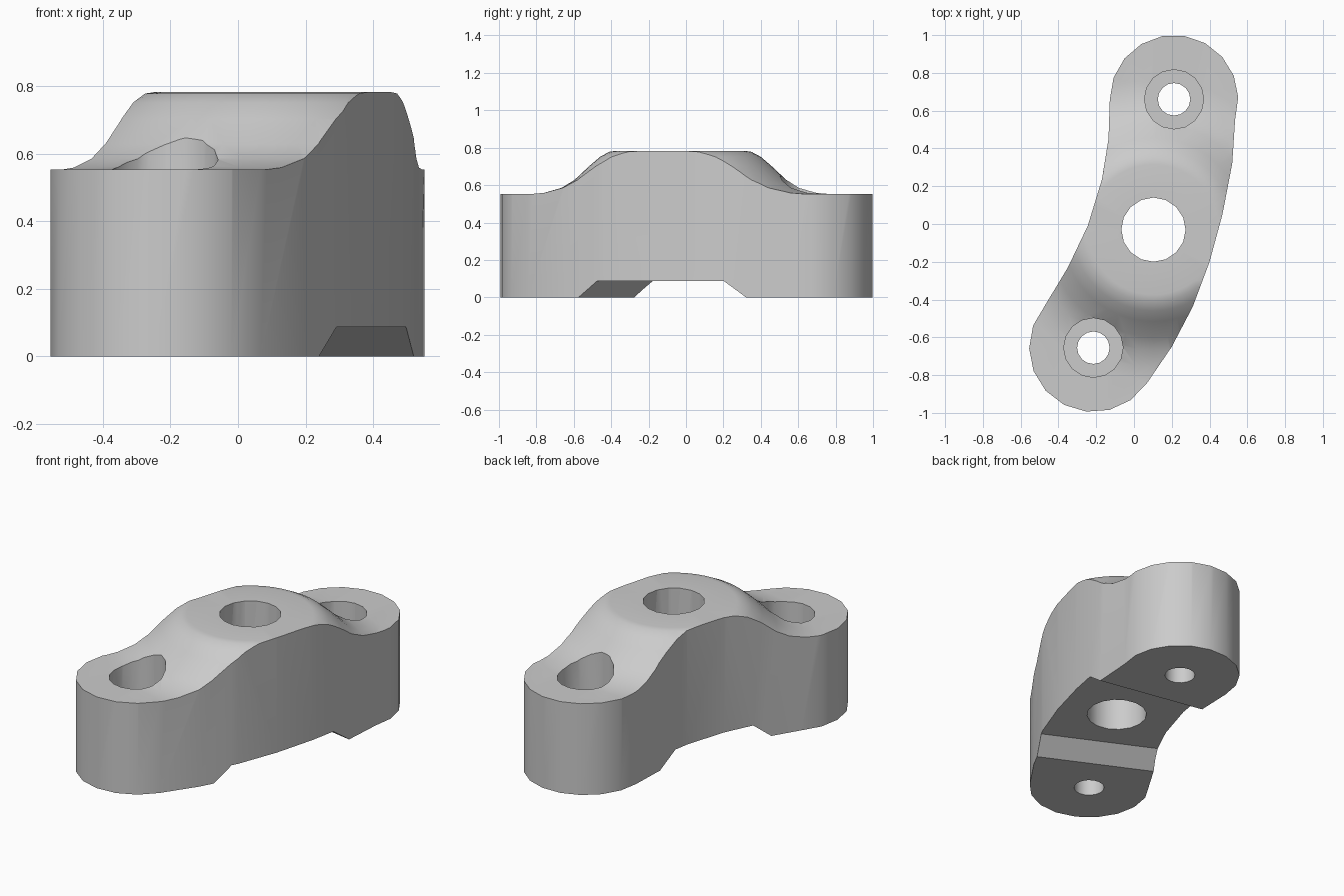
import bpy, bmesh
from math import cos, sin, pi, radians
from mathutils import Vector

if "Cube" in bpy.data.objects:
    bpy.data.objects.remove(bpy.data.objects["Cube"])

HUB = (0.103, -0.03)        # main bore and axis of the raised hub
BACK = (0.212, 0.66)        # bolt centres
FRONT = (-0.215, -0.655)
END_R = 0.34


def finish(bm, name, helper=True):
    bmesh.ops.recalc_face_normals(bm, faces=bm.faces)
    mesh = bpy.data.meshes.new(name)
    bm.to_mesh(mesh)
    bm.free()
    ob = bpy.data.objects.new(name, mesh)
    bpy.context.collection.objects.link(ob)
    ob.hide_render = helper
    return ob


def arc(centre, start, end, steps):
    angles = [radians(start + (end - start) * i / steps) for i in range(steps + 1)]
    return [(centre[0] + END_R * cos(a), centre[1] + END_R * sin(a)) for a in angles]


def cylinder(name, centre, radius, z0, z1, sides):
    bm = bmesh.new()
    ring = [bm.verts.new((centre[0] + radius * cos(2 * pi * i / sides),
                          centre[1] + radius * sin(2 * pi * i / sides), z0)) for i in range(sides)]
    extrude(bm, bm.faces.new(ring), z1 - z0)
    return finish(bm, name)


def extrude(bm, face, height):
    geom = bmesh.ops.extrude_face_region(bm, geom=[face])["geom"]
    verts = [g for g in geom if isinstance(g, bmesh.types.BMVert)]
    bmesh.ops.translate(bm, verts=verts, vec=(0, 0, height))


# Curved plan outline, extruded to a block
right_side = [(0.2, -0.65), (0.31, -0.44), (0.4, -0.2), (0.468, 0.05), (0.52, 0.32)]
left_side = [(-0.135, 0.45), (-0.17, 0.235), (-0.245, -0.01), (-0.35, -0.23)]
outline = arc(FRONT, 139, 326, 9) + right_side + arc(BACK, -18, 180, 10) + left_side
bm = bmesh.new()
extrude(bm, bm.faces.new([bm.verts.new((x, y, 0)) for x, y in outline]), 0.9)
body = finish(bm, "clamp_body", helper=False)

# Hub envelope: profile spun about the bore axis
profile = [(0, -0.2), (1.5, -0.2), (1.5, 0.553), (0.79, 0.553), (0.727, 0.559), (0.636, 0.585),
           (0.566, 0.628), (0.486, 0.703), (0.43, 0.751), (0.38, 0.778), (0.345, 0.783), (0, 0.783)]
bm = bmesh.new()
verts = [bm.verts.new((HUB[0] + r, HUB[1], z)) for r, z in profile]
edges = [bm.edges.new(pair) for pair in zip(verts, verts[1:])]
bmesh.ops.spin(bm, geom=verts + edges, cent=(*HUB, 0), axis=(0, 0, 1), angle=2 * pi, steps=48)
bmesh.ops.remove_doubles(bm, verts=bm.verts, dist=0.0005)
envelope = finish(bm, "hub_envelope")

# Underside notch with sloped, radial end walls
bm = bmesh.new()
walls = [(Vector((0.24, -0.575, 0)), Vector((-0.33, -0.3, 0)), Vector((0.05, 0.1, 0.087))),
         (Vector((0.525, 0.32, 0)), Vector((-0.17, 0.45, 0)), Vector((-0.015, -0.12, 0.087)))]
for a, b, slope in walls:
    for t in (-0.4, 1.4):
        for s in (-1, 1):
            bm.verts.new(a.lerp(b, t) + slope * s)
bmesh.ops.convex_hull(bm, input=bm.verts)
bmesh.ops.dissolve_limit(bm, angle_limit=0.01, verts=bm.verts, edges=bm.edges)
notch = finish(bm, "notch_cutter")

# Bore, bolt holes and their deep counterbores
cutters = [notch, cylinder("bore_cutter", HUB, 0.17, -0.3, 1.2, 16)]
for label, centre in (("front", FRONT), ("back", BACK)):
    cutters.append(cylinder(label + "_hole_cutter", centre, 0.086, -0.3, 1.2, 16))
    cutters.append(cylinder(label + "_recess_cutter", centre, 0.157, 0.28, 1.2, 16))

for ob, mode in [(envelope, "INTERSECT")] + [(c, "DIFFERENCE") for c in cutters]:
    mod = body.modifiers.new(ob.name, "BOOLEAN")
    mod.operation = mode
    mod.solver = "EXACT"
    mod.object = ob

# Apply the cuts and remove the helpers
graph = bpy.context.evaluated_depsgraph_get()
mesh = bpy.data.meshes.new_from_object(body.evaluated_get(graph))
body.modifiers.clear()
body.data = mesh
for ob in [envelope] + cutters:
    bpy.data.objects.remove(ob)

# Plain grey metal
grey = bpy.data.materials.new("plain_grey")
grey.use_nodes = True
colour = (0.6, 0.6, 0.6, 1)
grey.diffuse_color = colour
grey.node_tree.nodes["Principled BSDF"].inputs["Base Color"].default_value = colour
mesh.materials.clear()
mesh.materials.append(grey)

bpy.ops.object.select_all(action="DESELECT")
body.select_set(True)
bpy.context.view_layer.objects.active = body
bpy.ops.object.shade_smooth_by_angle(angle=radians(30))
